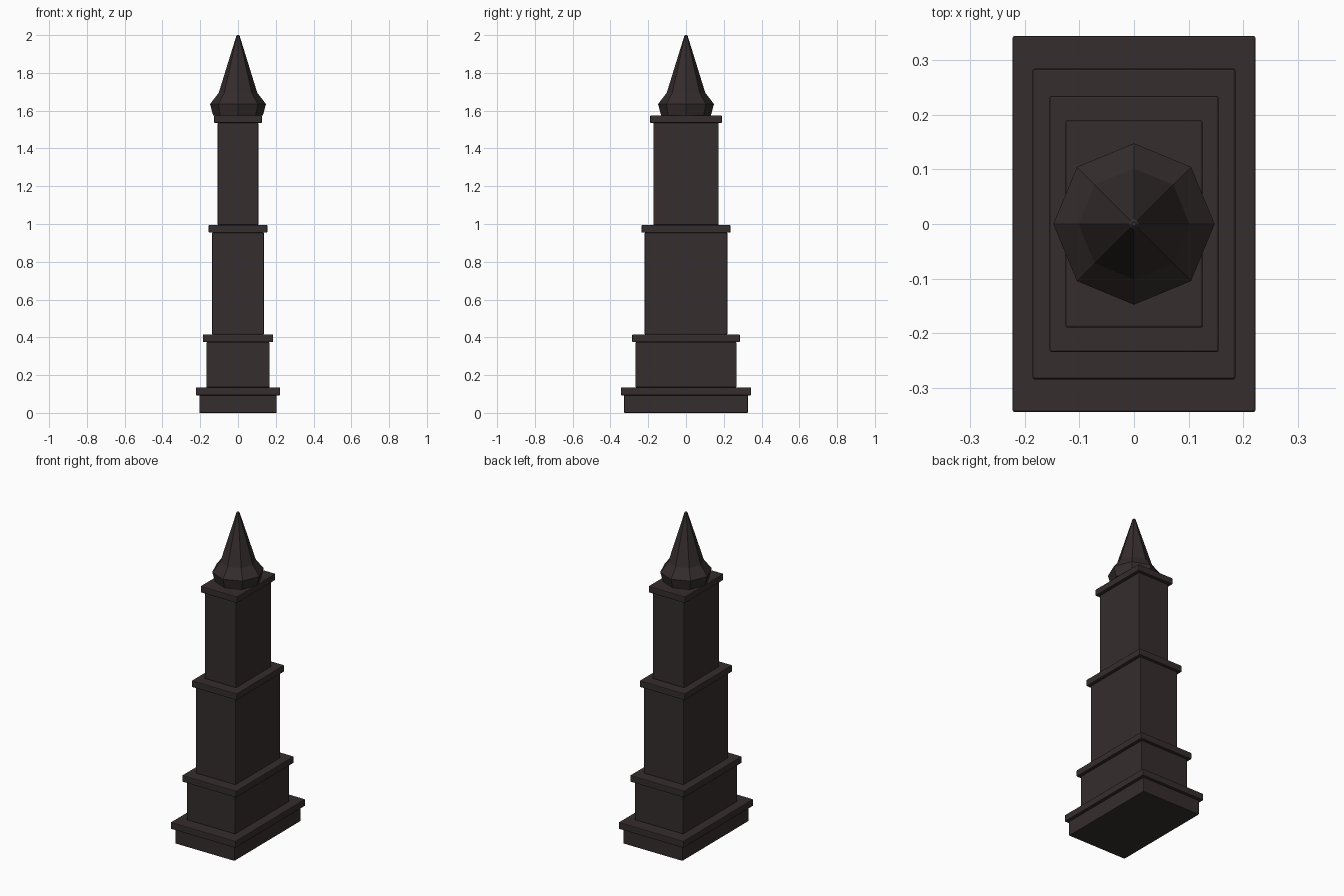
import bpy, bmesh, math

if "Cube" in bpy.data.objects:
    bpy.data.objects.remove(bpy.data.objects["Cube"])

stone = bpy.data.materials.new("dark_brown_stone")
stone.diffuse_color = (0.036, 0.026, 0.026, 1)
stone.use_nodes = True
stone.node_tree.nodes["Principled BSDF"].inputs["Base Color"].default_value = stone.diffuse_color


def finish(name, bm):
    mesh = bpy.data.meshes.new(name)
    bmesh.ops.recalc_face_normals(bm, faces=bm.faces)
    bm.to_mesh(mesh)
    bm.free()
    mesh.materials.append(stone)
    obj = bpy.data.objects.new(name, mesh)
    bpy.context.collection.objects.link(obj)
    return obj


def block(name, hx, hy, z0, z1):
    """Box with half sizes hx, hy and slightly softened edges."""
    bm = bmesh.new()
    bmesh.ops.create_cube(bm, size=1)
    for v in bm.verts:
        v.co.x *= 2 * hx
        v.co.y *= 2 * hy
        v.co.z = z0 if v.co.z < 0 else z1
    obj = finish(name, bm)
    bevel = obj.modifiers.new("soft_edges", 'BEVEL')
    bevel.width = 0.004
    bevel.segments = 2


# Stepped tiers: each a body with an overhanging slab
# name, body half x, half y, slab half x, half y, bottom, slab bottom, top
tiers = [
    ("base",   0.205, 0.328, 0.223, 0.345, 0.0,   0.093, 0.135),
    ("lower",  0.168, 0.268, 0.186, 0.285, 0.135, 0.374, 0.415),
    ("middle", 0.137, 0.219, 0.155, 0.235, 0.415, 0.954, 0.995),
    ("upper",  0.108, 0.173, 0.126, 0.190, 0.995, 1.535, 1.575),
]
for name, bx, by, sx, sy, z0, z1, z2 in tiers:
    block(name + "_body", bx, by, z0, z1)
    block(name + "_slab", sx, sy, z1, z2)

# Octagonal spire from a radius/height profile
profile = [(0.132, 1.575), (0.148, 1.635), (0.102, 1.695), (0.009, 1.995), (0.004, 2.0)]
bm = bmesh.new()
rings = []
for r, z in profile:
    rings.append([bm.verts.new((r * math.cos(i * math.pi / 4), r * math.sin(i * math.pi / 4), z))
                  for i in range(8)])
for a, b in zip(rings, rings[1:]):
    for i in range(8):
        j = (i + 1) % 8
        bm.faces.new((a[i], a[j], b[j], b[i]))
bm.faces.new(rings[0])
bm.faces.new(rings[-1])
finish("spire", bm)
